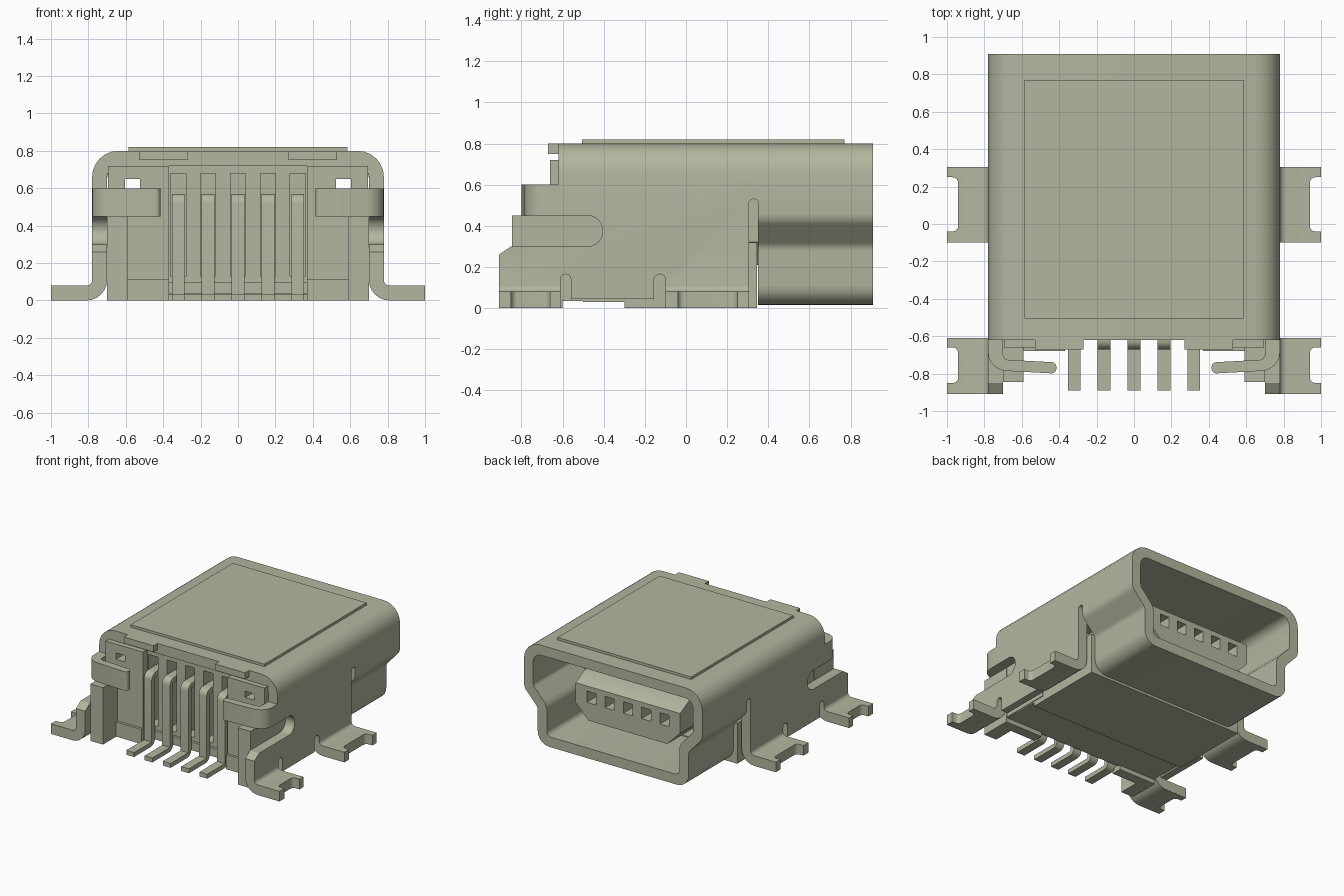
import bpy, bmesh, math
from mathutils import Vector

if "Cube" in bpy.data.objects:
    bpy.data.objects.remove(bpy.data.objects["Cube"], do_unlink=True)

mat = bpy.data.materials.new("olive_grey")
mat.use_nodes = True
COLOUR = (0.45, 0.47, 0.345, 1)
mat.diffuse_color = COLOUR
mat.node_tree.nodes["Principled BSDF"].inputs["Base Color"].default_value = COLOUR


def fillet(points, n=6):
    """Round the corners of a closed outline; each point is (u, v) or (u, v, radius)."""
    out = []
    for i, p in enumerate(points):
        c = Vector(p[:2])
        if len(p) < 3:
            out.append(c)
            continue
        a = (Vector(points[i - 1][:2]) - c).normalized()
        b = (Vector(points[(i + 1) % len(points)][:2]) - c).normalized()
        half = a.angle(b) / 2
        centre = c + (a + b).normalized() * (p[2] / math.sin(half))
        start = c + a * (p[2] / math.tan(half)) - centre
        end = c + b * (p[2] / math.tan(half)) - centre
        sweep = math.atan2(start.x * end.y - start.y * end.x, start.dot(end))
        for k in range(n + 1):
            t = sweep * k / n
            out.append(centre + Vector((start.x * math.cos(t) - start.y * math.sin(t),
                                        start.x * math.sin(t) + start.y * math.cos(t))))
    return out


def place(axis, p, d):
    return {"x": (d, p[0], p[1]), "y": (p[0], d, p[1]), "z": (p[0], p[1], d)}[axis]


def finish(name, bm):
    bmesh.ops.recalc_face_normals(bm, faces=bm.faces)
    me = bpy.data.meshes.new(name)
    bm.to_mesh(me)
    bm.free()
    ob = bpy.data.objects.new(name, me)
    bpy.context.collection.objects.link(ob)
    me.materials.append(mat)
    return ob


def prism(name, axis, outline, a, b):
    bm = bmesh.new()
    pts = fillet(outline)
    lo = [bm.verts.new(place(axis, p, a)) for p in pts]
    hi = [bm.verts.new(place(axis, p, b)) for p in pts]
    bm.faces.new(lo)
    bm.faces.new(hi)
    for i in range(len(pts)):
        j = (i + 1) % len(pts)
        bm.faces.new((lo[i], lo[j], hi[j], hi[i]))
    return finish(name, bm)


def box(name, x0, x1, y0, y1, z0, z1):
    return prism(name, "z", [(x0, y0), (x1, y0), (x1, y1), (x0, y1)], z0, z1)


def tube(name, outer, inner, y0, y1):
    bm = bmesh.new()
    rings = [[bm.verts.new(place("y", p, y)) for p in fillet(o)]
             for o, y in ((outer, y0), (outer, y1), (inner, y1), (inner, y0))]
    n = len(rings[0])
    for r in range(4):
        s = rings[(r + 1) % 4]
        for i in range(n):
            j = (i + 1) % n
            bm.faces.new((rings[r][i], rings[r][j], s[j], s[i]))
    return finish(name, bm)


def cut(ob, cutters):
    for c in cutters:
        c.hide_render = True
        m = ob.modifiers.new("cut", "BOOLEAN")
        m.operation, m.solver, m.object = "DIFFERENCE", "EXACT", c
    dg = bpy.context.evaluated_depsgraph_get()
    me = bpy.data.meshes.new_from_object(ob.evaluated_get(dg))
    ob.modifiers.clear()
    ob.data = me
    for c in cutters:
        bpy.data.objects.remove(c, do_unlink=True)


def mirrored(half):
    """Close a right-hand outline with its mirror image."""
    return half + [(-p[0],) + tuple(p[1:]) for p in reversed(half)]


def slit(y0, y1, top):
    r = (y1 - y0) / 2 - 0.001
    return prism("slit", "x", [(y0, -0.1), (y0, top, r), (y1, top, r), (y1, -0.1)], -1.2, 1.2)


# Front shell: folded roof, walls and flared feet in one section
section = [(0.64, 0.72, 0.0)]
half_out = [(1.0, 0.0), (1.0, 0.08), (0.78, 0.08, 0.03), (0.78, 0.8, 0.14)]
half_in = [(0.70, 0.72, 0.06), (0.70, 0.0, 0.11)]
section = half_out + [(-p[0],) + p[1:] for p in reversed(half_out)] \
    + [(-p[0],) + p[1:] for p in reversed(half_in)] + half_in
shell = prism("front_shell", "y", section, -0.91, 0.35)
cutters = [
    box("roof_front", -1.2, 1.2, -1.2, -0.62, 0.43, 1.2),
    prism("side_slot", "x", [(-1.2, 0.30), (-0.405, 0.30, 0.074),
                             (-0.405, 0.45, 0.074), (-1.2, 0.45)], -1.2, 1.2),
    prism("chamfer", "x", [(-0.97, 0.22), (-0.82, 0.32), (-0.97, 0.32)], -1.2, 1.2),
    slit(-0.61, -0.56, 0.165), slit(-0.155, -0.10, 0.165), slit(0.305, 0.352, 0.53),
    box("wall_bottom", -1.2, 1.2, -0.57, -0.14, -0.1, 0.045),
]
for s in (-1, 1):
    cutters.append(box("flange_gap", s * 0.78, s * 1.2, -0.57, -0.14, -0.1, 0.13))
    for y0, y1 in ((-0.04, 0.25), (-0.85, -0.66)):
        cutters.append(prism("foot_notch", "z", [(s * 1.1, y0), (s * 0.94, y0, 0.03),
                                                 (s * 0.94, y1, 0.03), (s * 1.1, y1)], -0.1, 0.2))
cut(shell, cutters)

# Rear mouth of the shell
mouth_out = mirrored([(0.66, 0.015, 0.1), (0.66, 0.30, 0.06), (0.78, 0.43, 0.08), (0.78, 0.8, 0.14)])
mouth_in = mirrored([(0.58, 0.095, 0.04), (0.58, 0.335, 0.1), (0.70, 0.465, 0.04), (0.70, 0.72, 0.07)])
tube("mouth_shell", mouth_out, mouth_in, 0.35, 0.91)

# Raised roof panel
box("roof_panel", -0.585, 0.585, -0.505, 0.77, 0.79, 0.82)

# Housing wall with pin slots and side windows
PINS = [-0.32, -0.16, 0, 0.16, 0.32]
housing = prism("housing_wall", "z", mirrored([(0.695, -0.2), (0.695, -0.66), (0.37, -0.66), (0.37, -0.60)]),
                0.04, 0.72)
cutters = [box("pin_slot", x - 0.041, x + 0.041, -0.8, -0.42, 0.13, 0.68) for x in PINS]
cutters += [box("window", s * 0.525, s * 0.605, -0.8, 0, 0.60, 0.65) for s in (-1, 1)]
cut(housing, cutters)

# Stepped housing floor
prism("housing_floor", "x", [(-0.62, 0.035), (-0.5, 0.035), (-0.5, 0.03), (-0.3, 0.03), (-0.3, 0.0),
                             (0.345, 0.0), (0.345, 0.1), (-0.62, 0.1)], -0.69, 0.69)

# Left and right housing details and shell clips
for s, side in ((1, "left"), (-1, "right")):
    prism(side + "_clip_arm", "z",
          [(s * 0.78, -0.61), (s * 0.78, -0.78, 0.1), (s * 0.415, -0.80, 0.026),
           (s * 0.415, -0.74, 0.026), (s * 0.70, -0.725, 0.03), (s * 0.70, -0.61)], 0.45, 0.60)
    box(side + "_housing_post", s * 0.59, s * 0.70, -0.845, -0.60, 0.0, 0.45)
    box(side + "_housing_base", s * 0.37, s * 0.695, -0.68, -0.60, 0.0, 0.115)
    box(side + "_housing_cheek", s * 0.60, s * 0.69, -0.21, 0.345, 0.04, 0.32)
    box(side + "_roof_tab", s * 0.27, s * 0.53, -0.67, -0.60, 0.75, 0.80)

# Contact tongue with five sockets
tongue = prism("tongue", "x", [(-0.25, 0.21), (0.726, 0.21), (0.726, 0.48), (0.61, 0.54), (-0.25, 0.54)],
               -0.457, 0.457)
cutters = [prism("corner", "y", [(s * 0.5, 0.366), (s * 0.5, 0.1), (s * 0.237, 0.1)], -0.4, 1)
           for s in (-1, 1)]
cutters += [box("socket", x - 0.04, x + 0.04, 0.5, 0.9, 0.35, 0.44) for x in PINS]
cut(tongue, cutters)

# Bent contact pins
for i, x in enumerate(PINS):
    prism("pin_%d" % (i + 1), "x",
          [(-0.89, 0), (-0.63, 0, 0.05), (-0.63, 0.53), (-0.41, 0.53), (-0.41, 0.57),
           (-0.67, 0.57, 0.05), (-0.67, 0.035), (-0.89, 0.035)], x - 0.034, x + 0.034)

# Smooth the rounded folds, keep edges crisp
bpy.ops.object.select_all(action="DESELECT")
for ob in bpy.context.collection.objects:
    if ob.type == "MESH" and mat.name in ob.data.materials:
        ob.select_set(True)
        bpy.context.view_layer.objects.active = ob
bpy.ops.object.shade_smooth_by_angle(angle=math.radians(30))
